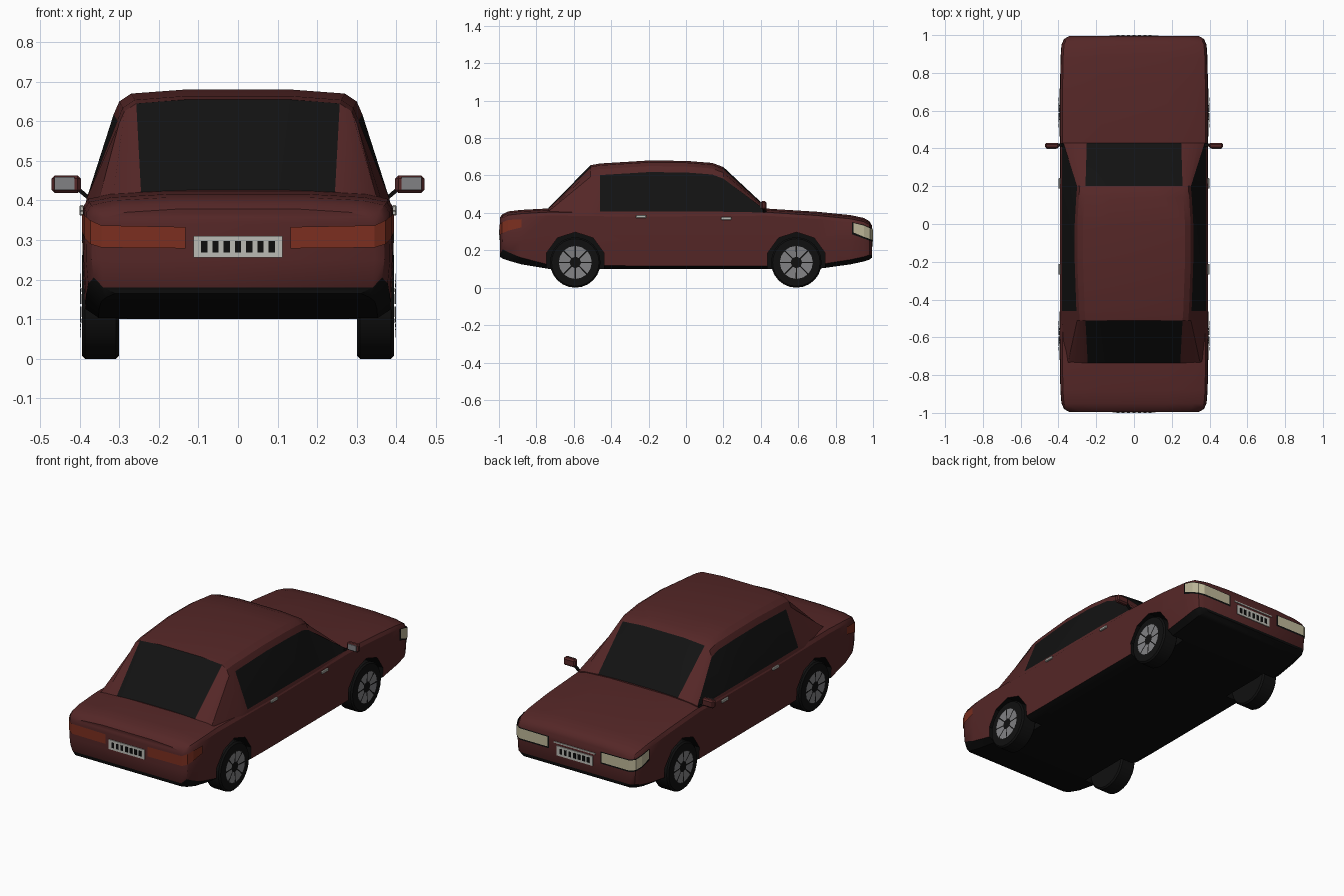
import bpy, bmesh
from math import sin, cos, pi, radians
from mathutils import Matrix, Vector

if "Cube" in bpy.data.objects:
    bpy.data.objects.remove(bpy.data.objects["Cube"], do_unlink=True)


def material(name, rgb, rough=0.6):
    m = bpy.data.materials.new(name)
    m.use_nodes = True
    m.diffuse_color = (*rgb, 1)
    node = m.node_tree.nodes["Principled BSDF"]
    node.inputs["Base Color"].default_value = (*rgb, 1)
    node.inputs["Roughness"].default_value = rough
    return m


PAINT = material("maroon paint", (0.09, 0.02, 0.02))
TRIM = material("black trim", (0.004, 0.004, 0.004))
GLASS = material("dark glass", (0.006, 0.006, 0.006))
RUBBER = material("tyre rubber", (0.005, 0.005, 0.005))
RIM = material("grey metal", (0.22, 0.22, 0.23))
CHROME = material("pale metal", (0.5, 0.5, 0.46))
TAIL = material("tail lamp red", (0.2, 0.028, 0.014))
LAMP = material("headlamp cream", (0.52, 0.48, 0.32))


def finish(name, bm, mats, smooth=None):
    bmesh.ops.recalc_face_normals(bm, faces=bm.faces[:])
    me = bpy.data.meshes.new(name)
    bm.to_mesh(me)
    bm.free()
    for m in mats:
        me.materials.append(m)
    ob = bpy.data.objects.new(name, me)
    bpy.context.collection.objects.link(ob)
    if smooth:
        shade(ob, smooth)
    return ob


def shade(ob, angle):
    bpy.ops.object.select_all(action='DESELECT')
    ob.select_set(True)
    bpy.context.view_layer.objects.active = ob
    bpy.ops.object.shade_smooth_by_angle(angle=radians(angle))


def loft(name, stations, mats, rule):
    """Skin mirrored half sections (y, [(x, z)...]); rule(station, row) picks the material."""
    bm = bmesh.new()
    k = len(stations[0][1])
    rings = []
    for y, half in stations:
        full = half + [(-x, z) for x, z in reversed(half)]
        rings.append([bm.verts.new((x, y, z)) for x, z in full])
    for i, (a, b) in enumerate(zip(rings, rings[1:])):
        for r in range(2 * k):
            s = (r + 1) % (2 * k)
            f = bm.faces.new((a[r], a[s], b[s], b[r]))
            f.material_index = rule(i, r if r < k else 2 * k - 2 - r)
    for ring in (rings[0], rings[-1]):
        for j in range(k - 1):
            f = bm.faces.new((ring[j], ring[j + 1], ring[2 * k - 2 - j], ring[2 * k - 1 - j]))
            f.material_index = rule(-1, j)
    return finish(name, bm, mats)


def box(name, centre, size, mat, bevel=0):
    bm = bmesh.new()
    bmesh.ops.create_cube(bm, size=1, matrix=Matrix.Translation(centre) @ Matrix.Diagonal((*size, 1)))
    if bevel:
        bmesh.ops.bevel(bm, geom=bm.edges[:], offset=bevel, segments=1, affect='EDGES')
    return finish(name, bm, [mat])


def cylinder(bm, radius, x0, x1, y, z, sides, turn=0.0):
    m = Matrix.Translation(((x0 + x1) / 2, y, z)) @ Matrix.Rotation(pi / 2, 4, 'Y') @ Matrix.Rotation(turn, 4, 'Z')
    return bmesh.ops.create_cone(bm, cap_ends=True, segments=sides, radius1=radius,
                                 radius2=radius, depth=abs(x1 - x0), matrix=m)


# Lower body: y, half width, underside, trim line, deck height
def body_section(w, zb, zl, zt):
    return [(w * 0.9, zb), (w * 0.985, zl), (w, 0.25), (w * 0.995, zt - 0.03),
            (w * 0.965, zt - 0.012), (w * 0.82, zt), (w * 0.45, zt + 0.008)]


body_data = [
    (-0.994, 0.345, 0.165, 0.18, 0.37), (-0.98, 0.37, 0.155, 0.205, 0.385),
    (-0.95, 0.384, 0.145, 0.19, 0.4), (-0.88, 0.39, 0.125, 0.16, 0.408),
    (-0.73, 0.392, 0.1, 0.122, 0.416), (-0.3, 0.393, 0.1, 0.117, 0.41),
    (0.43, 0.392, 0.1, 0.117, 0.415), (0.7, 0.392, 0.1, 0.122, 0.398),
    (0.88, 0.389, 0.125, 0.15, 0.38), (0.95, 0.384, 0.14, 0.165, 0.365),
    (0.98, 0.37, 0.15, 0.175, 0.348), (0.994, 0.345, 0.16, 0.175, 0.325)]
body = loft("body", [(d[0], body_section(*d[1:])) for d in body_data],
            [PAINT, TRIM], lambda i, row: 1 if row < 1 else 0)

# Wheel arches cut into the body, lined in black
AXLES = (-0.592, 0.59)
bm = bmesh.new()
for y in AXLES:
    for s in (-1, 1):
        cylinder(bm, 0.162, s * 0.28, s * 0.5, y, 0.135, 10, pi / 10)
for f in bm.faces:
    f.material_index = 1
cutter = finish("arch_cutter", bm, [PAINT, TRIM])
cutter.hide_render = True
cut = body.modifiers.new("arches", 'BOOLEAN')
cut.operation, cut.solver, cut.object = 'DIFFERENCE', 'EXACT', cutter
bpy.context.view_layer.objects.active = body
bpy.ops.object.modifier_apply(modifier=cut.name)
bpy.data.objects.remove(cutter, do_unlink=True)
shade(body, 32)


# Cabin: pillars, roof and glass
def cabin_section(zt, xr):
    return [(0.387, 0.385), (0.382, 0.406), (xr + 0.014, zt - 0.062), (xr, zt - 0.03),
            (xr - 0.03, zt - 0.01), (xr * 0.45, zt)]


rear_base = [(0.372, 0.385), (0.362, 0.402), (0.35, 0.408), (0.315, 0.414), (0.245, 0.421), (0.1, 0.427)]
front_base = [(0.385, 0.385), (0.38, 0.402), (0.374, 0.41), (0.34, 0.417), (0.25, 0.425), (0.1, 0.43)]
roof = [(-0.51, 0.655, 0.287), (-0.46, 0.664, 0.291), (-0.2, 0.68, 0.3), (0, 0.678, 0.3),
        (0.14, 0.667, 0.292), (0.2, 0.645, 0.287)]
stations = [(-0.735, rear_base)] + [(y, cabin_section(z, x)) for y, z, x in roof] + [(0.43, front_base)]


def cabin_rule(i, row):
    screen = i in (0, 6) and row >= 4
    side_window = i >= 2 and row == 1
    return 1 if screen or side_window else 0


shade(loft("cabin", stations, [PAINT, GLASS], cabin_rule), 28)


# Lamps wrapped round the corners: path points x, y, low z, high z
def strip(name, path, mat, out=0.004, grow=0.0):
    for side, s in (("left", 1), ("right", -1)):
        bm = bmesh.new()
        cols = []
        for i, (x, y, lo, hi) in enumerate(path):
            a, b = path[max(i - 1, 0)], path[min(i + 1, len(path) - 1)]
            d = Vector((b[0] - a[0], b[1] - a[1])).normalized()
            n = Vector((abs(d.y), abs(d.x) * (1 if y > 0 else -1))) * out
            g = d * grow * ((i == len(path) - 1) - (i == 0))
            px, py = x + n.x + g.x, y + n.y + g.y
            cols.append([bm.verts.new((s * px, py, z)) for z in (lo - grow, hi + grow * 0.5)])
        for p, q in zip(cols, cols[1:]):
            bm.faces.new((p[0], q[0], q[1], p[1]))
        finish(f"{side}_{name}", bm, [mat])


head_path = [(0.17, 0.994, 0.255, 0.31), (0.345, 0.994, 0.255, 0.312), (0.37, 0.98, 0.26, 0.318),
             (0.384, 0.95, 0.272, 0.332), (0.389, 0.895, 0.295, 0.346)]
tail_path = [(0.132, -0.994, 0.279, 0.333), (0.345, -0.994, 0.281, 0.337), (0.37, -0.98, 0.29, 0.35),
             (0.384, -0.95, 0.305, 0.362), (0.39, -0.88, 0.322, 0.366)]
strip("headlamp_surround", head_path, TRIM, 0.003, 0.009)
strip("headlamp", head_path, LAMP, 0.005)
strip("tail_lamp", tail_path, TAIL, 0.004)

# Number plates with plain dark bars, and the grille line
for end, s, z in (("rear", -1, 0.283), ("front", 1, 0.247)):
    box(f"{end}_plate", (0, s * 0.995, z), (0.225, 0.007, 0.055), CHROME)
    for i in range(7):
        box(f"{end}_plate_bar_{i}", ((i - 3) * 0.0285, s * 0.9985, z), (0.016, 0.003, 0.03), TRIM)
box("grille_line", (0, 0.996, 0.291), (0.26, 0.006, 0.007), CHROME)

# Wheels with eight dished rim segments
for end, y in zip(("rear", "front"), AXLES):
    for side, s in (("left", 1), ("right", -1)):
        bm = bmesh.new()
        cylinder(bm, 0.135, s * 0.3, s * 0.394, y, 0.135, 24)
        rims = [e for e in bm.edges if abs(e.verts[0].co.x - e.verts[1].co.x) < 0.001]
        bmesh.ops.bevel(bm, geom=rims, offset=0.008, segments=1, affect='EDGES')
        finish(f"{end}_{side}_tyre", bm, [RUBBER], 35)
        bm = bmesh.new()
        for i in range(8):
            a = i * pi / 4
            pts = [(0.03, 0.1, 0.395), (0.088, 0.04, 0.399), (0.088, pi / 8, 0.399),
                   (0.088, pi / 4 - 0.04, 0.399), (0.03, pi / 4 - 0.1, 0.395)]
            bm.faces.new([bm.verts.new((s * x, y + r * cos(a + t), 0.135 + r * sin(a + t)))
                          for r, t, x in pts])
        rim = finish(f"{end}_{side}_rim", bm, [RIM])
        if rim.data.polygons[0].normal.x * s < 0:
            rim.data.flip_normals()

# Door handles and wing mirrors
for side, s in (("left", 1), ("right", -1)):
    for end, y, z in (("rear", -0.24, 0.38), ("front", 0.215, 0.37)):
        box(f"{end}_{side}_handle", (s * 0.395, y, z), (0.012, 0.055, 0.016), CHROME, 0.003)
    box(f"{side}_mirror", (s * 0.434, 0.415, 0.441), (0.074, 0.03, 0.044), PAINT, 0.008)
    box(f"{side}_mirror_glass", (s * 0.438, 0.3985, 0.443), (0.05, 0.004, 0.032), RIM)
    arm = box(f"{side}_mirror_arm", (0, 0, 0), (0.05, 0.014, 0.01), TRIM)
    arm.location = (s * 0.39, 0.418, 0.417)
    arm.rotation_euler.y = -s * radians(40)
